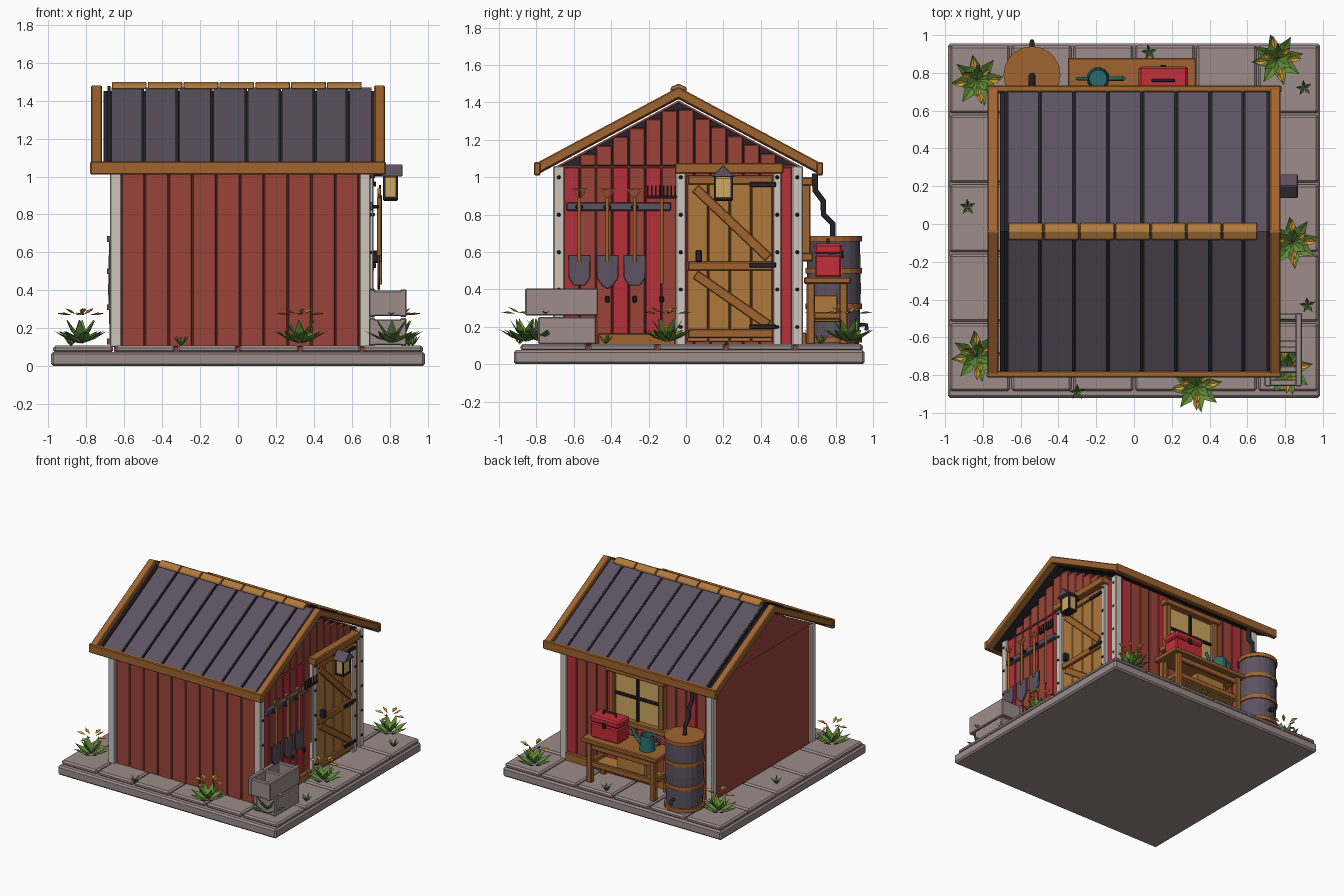
import bpy, bmesh, math, random
from mathutils import Vector, Matrix

if "Cube" in bpy.data.objects:
    bpy.data.objects.remove(bpy.data.objects["Cube"])
random.seed(4)

def mat(name, hexc):
    m = bpy.data.materials.new(name)
    c = [int(hexc[i:i + 2], 16) / 255 for i in (0, 2, 4)]
    m.diffuse_color = [((v + .055) / 1.055) ** 2.4 for v in c] + [1]
    m.use_nodes = True
    m.node_tree.nodes["Principled BSDF"].inputs["Base Color"].default_value = m.diffuse_color
    return m
RED, RED2, WOOD, WOOD2 = mat("red", "9A4438"), mat("bright_red", "B5303A"), mat("wood", "A0642F"), mat("light_wood", "B07A3C")
WHITE, SLATE, DARK = mat("white", "CFC6BE"), mat("slate", "5C5260"), mat("dark", "25232B")
STONE, GREEN, GOLD = mat("stone", "9C8C8A"), mat("green", "5F8A35"), mat("gold", "D9A02E")
GLASS, TEAL, TOOLRED = mat("warm_glass", "D0A860"), mat("teal", "2B6B6B"), mat("tool_red", "C42E38")

def mesh(name, bm, m, bevel=0):
    bmesh.ops.recalc_face_normals(bm, faces=bm.faces)
    me = bpy.data.meshes.new(name)
    bm.to_mesh(me); bm.free()
    me.materials.append(m)
    ob = bpy.data.objects.new(name, me)
    bpy.context.collection.objects.link(ob)
    if bevel:
        b = ob.modifiers.new("bevel", "BEVEL")
        b.width, b.segments = bevel, 1
    return ob

def box(name, x, y, z, m, bevel=0.006):
    bm = bmesh.new()
    c = Vector((sum(x) / 2, sum(y) / 2, sum(z) / 2))
    s = (x[1] - x[0], y[1] - y[0], z[1] - z[0])
    bmesh.ops.create_cube(bm, size=1, matrix=Matrix.Translation(c) @ Matrix.Diagonal((*s, 1)))
    return mesh(name, bm, m, bevel)

def prism(name, pts, x, m, bevel=0):          # yz profile pushed along x
    bm = bmesh.new()
    f = bm.faces.new([bm.verts.new((x[0], *p)) for p in pts])
    r = bmesh.ops.extrude_face_region(bm, geom=[f])
    bmesh.ops.translate(bm, vec=(x[1] - x[0], 0, 0), verts=[v for v in r["geom"] if isinstance(v, bmesh.types.BMVert)])
    return mesh(name, bm, m, bevel)

def beam(name, p, q, w, x, m):                # slanted flat bar in the yz plane
    p, q = Vector(p), Vector(q)
    d = (q - p).normalized() * w / 2
    n = Vector((-d.y, d.x))
    return prism(name, [p + n, q + n, q - n, p - n], x, m, 0.004)

def tube(name, pts, r, m, cyclic=False):
    cu = bpy.data.curves.new(name, "CURVE")
    cu.dimensions, cu.bevel_depth, cu.bevel_resolution, cu.use_fill_caps = "3D", r, 1, True
    s = cu.splines.new("POLY")
    s.points.add(len(pts) - 1)
    for a, p in zip(s.points, pts): a.co = (*p, 1)
    s.use_cyclic_u = cyclic
    cu.materials.append(m)
    ob = bpy.data.objects.new(name, cu)
    bpy.context.collection.objects.link(ob)
    return ob

def lathe(name, prof, loc, m, n=20):          # (radius, z) profile spun round z
    bm = bmesh.new()
    rings = [[bm.verts.new((loc[0] + r * math.cos(2 * math.pi * i / n), loc[1] + r * math.sin(2 * math.pi * i / n), loc[2] + z))
              for i in range(n)] for r, z in prof]
    for a, b in zip(rings, rings[1:]):
        for i in range(n): bm.faces.new((a[i], a[(i + 1) % n], b[(i + 1) % n], b[i]))
    bm.faces.new(rings[0]); bm.faces.new(rings[-1])
    return mesh(name, bm, m)

# stone base
box("base_slab", (-.985, .985), (-.92, .955), (0, .075), STONE, .012)
for i in range(6):
    for j in range(5):
        if i in (0, 5) or j in (0, 4):
            x, y = -.98 + i * .3267, -.89 + j * .368
            box("paving_stone", (x + .005, x + .322), (y + .005, y + .363), (.07, .108), STONE, .012)

# shed body, gables
AX, SL = -.04, .535                           # ridge y, roof slope
box("shed_body", (-.655, .665), (-.675, .605), (.075, 1.06), RED, 0)
prism("gable_core", [(-.69, 1.05), (AX, 1.40), (.61, 1.05)], (-.64, .66), DARK)
prism("left_gable", [(-.69, 1.06), (AX, 1.41), (.61, 1.06)], (-.662, -.63), RED)
for i in range(10):
    x = -.615 + i * .1255
    box("front_board", (x, x + .122), (-.69, -.66), (.10, 1.05), RED, .005)
for i in range(14):
    x, y = -.615 + i * .0897, -.655 + i * .0875
    box("back_board", (x, x + .087), (.59, .62), (.10, 1.05), RED2 if i % 4 == 1 else RED, .005)
    box("right_board", (.65, .682), (y, y + .085), (.10, 1.055), RED2 if i in (0, 3, 5, 7, 13) else RED, .005)
    top = 1.405 - SL * max(abs(y - AX), abs(y + .085 - AX))
    if top > 1.085:
        box("gable_board", (.65, .682), (y, y + .085), (1.06, top), RED, .005)

# white posts with bolts
for x in ((-.675, -.615), (.64, .70)):
    for y in ((-.71, -.65), (.565, .625)):
        box("corner_post", x, y, (.10, 1.06), WHITE)
for y in ((-.055, 0), (.465, .51)):
    box("door_post", (.66, .715), y, (.10, 1.05), WHITE)
for y in (-.68, -.028, .488, .595):
    for k in range(5):
        box("post_bolt", (.69, .722 if -.6 < y < .55 else .707), (y - .009, y + .009), (.19 + k * .2, .208 + k * .2), DARK, .004)
box("right_sill", (.67, .71), (-.47, -.055), (.10, .165), WOOD)
box("back_sill", (-.55, .64), (.6, .645), (.10, .17), WOOD)

# roof
def slope(top, thick, end):
    lo = top - SL * end
    return [(AX - end, lo), (AX, top), (AX + end, lo), (AX + end, lo - thick), (AX, top - thick), (AX - end, lo - thick)]
prism("roof_deck", slope(1.452, .035, .74), (-.71, .72), DARK)
edges = [-.675, -.497, -.317, -.137, .045, .225, .405, .58, .715]
for a, b in zip(edges, edges[1:]):
    prism("roof_panel", slope(1.47, .03, .745), (a + .008, b - .012), SLATE)
    prism("roof_seam", slope(1.478, .03, .745), (a - .012, a + .002), DARK)
for x in ((-.775, -.717), (.718, .775)):
    prism("barge_board", slope(1.482, .06, .76), x, WOOD, .006)
for s in (-1, 1):
    y = AX + s * .755
    box("eave_board", (-.78, .78), (y - .018, y + .018), (1.01, 1.08), WOOD)
for i in range(7):
    x = -.665 + i * .189
    prism("ridge_cap", [(-.085, 1.46), (-.08, 1.482), (AX, 1.5), (0, 1.482), (.005, 1.46), (AX, 1.475)], (x, x + .183), WOOD2, .004)

# plank door
for i in range(4):
    y = .005 + i * .115
    box("door_plank", (.67, .70), (y, y + .112), (.12, 1.01), WOOD2, .005)
for z in (.14, .50, .96):
    box("door_batten", (.69, .718), (.01, .465), (z, z + .048), WOOD)
for a, b in (((.05, .94), (.44, .57)), ((.05, .48), (.44, .21))):
    beam("door_brace", a, b, .05, (.69, .714), WOOD)
for z in (.20, .53, .96):
    box("door_hinge", (.715, .728), (.34, .48), (z - .013, z + .013), DARK, .003)
box("door_handle", (.70, .745), (.05, .085), (.545, .61), DARK)
box("door_lintel", (.66, .745), (-.06, .52), (1.02, 1.075), WOOD)

# wall lantern
box("lantern_bracket", (.70, .78), (.185, .215), (1.0, 1.03), DARK)
box("lantern_glass", (.772, .838), (.155, .245), (.885, 1.0), GLASS)
box("lantern_base", (.765, .845), (.15, .25), (.872, .89), DARK)
for x in (.772, .838):
    for y in (.155, .245):
        box("lantern_bar", (x - .006, x + .006), (y - .006, y + .006), (.88, 1.005), DARK, 0)
prism("lantern_roof", [(.135, 1.0), (.2, 1.065), (.265, 1.0)], (.755, .868), SLATE, .004)

# tool rack: shovels and rake
box("tool_rail", (.68, .715), (-.64, -.08), (.82, .865), SLATE)
for i, y in enumerate((-.57, -.42, -.275)):
    tube("shovel_shaft", [(.745, y, .55), (.745, y, .89)], .011, WOOD)
    tube("shovel_grip", [(.745, y, .88), (.745, y - .035, .935), (.745, y + .035, .935)], .009, WOOD2, True)
    tip = .40 if i == 1 else .42
    prism("shovel_blade", [(y - .06, .585), (y + .06, .585), (y + .058, .46), (y + .03, .42), (y, tip), (y - .03, .42), (y - .058, .46)],
          (.735, .75), SLATE, .004)
    box("rail_hook", (.70, .745), (y - .02, y + .02), (.83, .85), DARK)
tube("rake_shaft", [(.75, -.13, .43), (.75, -.13, .90)], .010, WOOD)
box("rake_bar", (.74, .76), (-.21, -.05), (.885, .902), DARK, .003)
for k in range(8):
    tube("rake_tine", [(.75, -.204 + k * .021, .89), (.75, -.204 + k * .021, .955)], .005, DARK)
for y in (-.42, -.275, -.13):
    box("wall_clip", (.67, .70), (y - .012, y + .012), (.33, .365), DARK)

# stacked hollow blocks
for y0, y1, z0 in ((-.79, -.48, .108), (-.86, -.47, .26)):
    for x in (.69, .855):
        box("block_side", (x, x + .035), (y0, y1), (z0, z0 + .145), STONE)
    for k in range(3):
        y = y0 + k * (y1 - y0 - .04) / 2
        box("block_web", (.70, .88), (y + .002, y + .038), (z0 + .003, z0 + .138), STONE)

# back window
box("window_glass", (-.24, .21), (.61, .632), (.58, .97), GLASS, 0)
for x in (-.26, .19):
    box("window_jamb", (x, x + .045), (.61, .665), (.55, .97), WOOD)
for z, e in ((.55, .03), (.955, .02)):
    box("window_rail", (-.26 - e, .235 + e), (.61, .68), (z, z + .045), WOOD)
box("window_bar_upright", (-.025, 0), (.62, .65), (.59, .96), DARK)
box("window_bar_cross", (-.22, .2), (.62, .648), (.77, .793), DARK)

# workbench with shelf and crate
box("bench_top", (-.35, .33), (.63, .88), (.43, .465), WOOD)
for x in (-.32, .25):
    for y in (.645, .82):
        box("bench_leg", (x, x + .045), (y, y + .045), (.105, .435), WOOD)
    box("bench_side_rail", (x + .006, x + .039), (.66, .85), (.24, .28), WOOD)
for z in (.375, .235):
    box("bench_front_rail", (-.31, .29), (.828, .855), (z, z + .045), WOOD)
box("bench_shelf", (-.30, .28), (.66, .85), (.225, .25), WOOD2)
box("crate", (-.2, .06), (.67, .81), (.25, .37), WOOD2)

# toolbox
box("toolbox_body", (.03, .28), (.69, .83), (.465, .585), TOOLRED, .008)
box("toolbox_lid", (.025, .285), (.685, .835), (.588, .645), TOOLRED, .012)
tube("toolbox_handle", [(.10, .76, .64), (.10, .76, .668), (.21, .76, .668), (.21, .76, .64)], .009, DARK)
box("toolbox_latch", (.14, .17), (.83, .842), (.565, .61), DARK, .003)

# watering can
lathe("watering_can", [(.06, 0), (.05, .12), (.045, .12), (.045, .03)], (-.19, .77, .465), TEAL, 14)
tube("can_spout", [(-.13, .77, .50), (-.09, .77, .54), (-.055, .77, .60)], .012, TEAL)
tube("can_handle", [(-.24, .77, .50), (-.30, .77, .53), (-.30, .77, .58), (-.24, .77, .60)], .009, TEAL)

# rain barrel and downpipe
B = (-.54, .79, .105)
lathe("barrel", [(.135, 0), (.145, .29), (.14, .575), (.125, .575), (.125, .53)], B, SLATE)
for z in (.01, .19, .38, .55):
    lathe("barrel_hoop", [(.13, z), (.151, z), (.151, z + .03), (.13, z + .03)], B, WOOD)
lathe("barrel_water", [(.127, .54), (.127, .55)], B, DARK)
tube("barrel_tap", [(-.54, .92, .21), (-.54, .965, .21), (-.54, .965, .18)], .013, DARK)
tube("downpipe", [(-.54, y, z) for y, z in ((.69, 1.02), (.69, .93), (.735, .87), (.735, .80), (.785, .75), (.785, .66))], .018, DARK)

# plants: folded leaves in rings
def leaves(name, loc, rings, m):
    bm = bmesh.new()
    for n, off, base, mid, tip, w in rings:
        for i in range(n):
            a = off + 2 * math.pi * i / n + random.uniform(-.12, .12)
            d, s = Vector((math.cos(a), math.sin(a), 0)), Vector((-math.sin(a), math.cos(a), 0))
            P = lambda p, side=0, dz=0: bm.verts.new(Vector(loc) + d * p[0] + s * side + Vector((0, 0, p[1] + dz)))
            b, c, t, l, r = P(base), P(mid, 0, -.012), P(tip), P(mid, w), P(mid, -w)
            for f in ((b, c, l), (b, r, c), (l, c, t), (c, r, t)): bm.faces.new(f)
    mesh(name, bm, m)

for x, y in ((-.83, .76), (.76, .87), (.84, -.10), (.81, -.77), (.33, -.86), (-.83, -.70)):
    leaves("plant_leaves", (x, y, .11), [(8, .2, (.01, .01), (.075, .045), (.14, .075), .03),
                                          (6, .5, (.0, .02), (.045, .075), (.085, .135), .024)], GREEN)
    leaves("plant_flowers", (x, y, .11), [(4, .1, (.05, .16), (.09, .172), (.128, .168), .018),
                                           (3, .7, (.03, .165), (.06, .185), (.09, .195), .014)], GOLD)
for x, y in ((-.88, .09), (-.3, -.89), (.9, .72), (.92, -.43), (.08, .91)):
    leaves("grass_tuft", (x, y, .105), [(5, .4, (.0, 0), (.02, .03), (.045, .055), .009)], GREEN)
